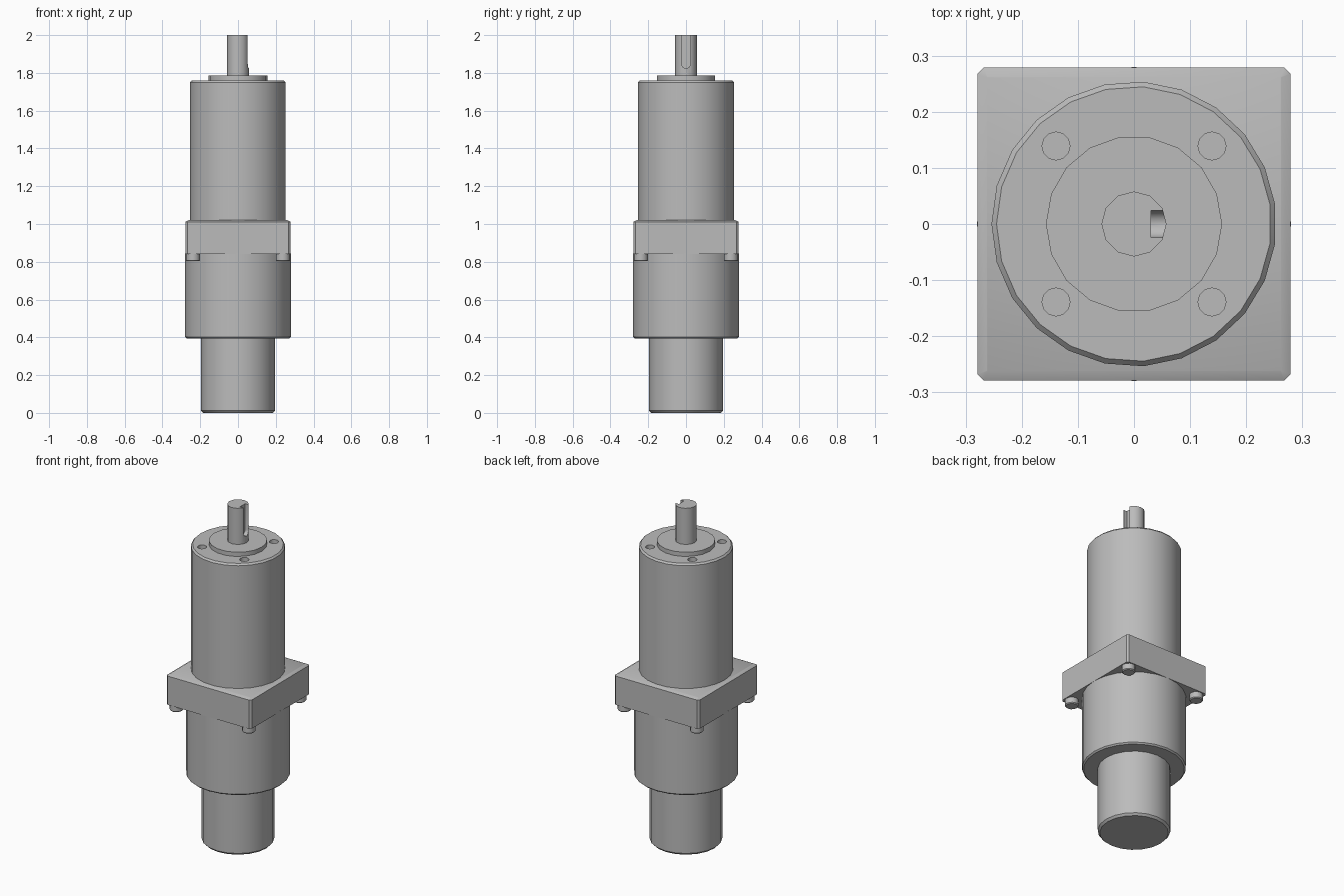
import bpy, bmesh, math
from mathutils import Matrix, Vector

cube = bpy.data.objects.get("Cube")
if cube:
    bpy.data.objects.remove(cube, do_unlink=True)

grey = bpy.data.materials.new("machined grey")
grey.use_nodes = True
COLOUR = (0.5, 0.5, 0.5, 1)
grey.diffuse_color = COLOUR
grey.node_tree.nodes["Principled BSDF"].inputs["Base Color"].default_value = COLOUR


def add_object(name, bm, smooth=True):
    bmesh.ops.recalc_face_normals(bm, faces=bm.faces)
    mesh = bpy.data.meshes.new(name)
    bm.to_mesh(mesh)
    bm.free()
    mesh.materials.append(grey)
    ob = bpy.data.objects.new(name, mesh)
    bpy.context.collection.objects.link(ob)
    if smooth:
        shade(ob)
    return ob


def activate(ob):
    bpy.ops.object.select_all(action='DESELECT')
    ob.select_set(True)
    bpy.context.view_layer.objects.active = ob


def shade(ob):
    activate(ob)
    bpy.ops.object.shade_smooth_by_angle(angle=math.radians(35))


def turned(name, profile, sides, centre=(0, 0), smooth=True):
    """Closed solid of revolution from (radius, height) pairs, bottom to top."""
    bm = bmesh.new()
    rings = []
    for r, z in profile:
        angles = [math.pi + 2 * math.pi * i / sides for i in range(sides)]
        rings.append([bm.verts.new((centre[0] + r * math.cos(a),
                                    centre[1] + r * math.sin(a), z)) for a in angles])
    for low, high in zip(rings, rings[1:]):
        for i in range(sides):
            j = (i + 1) % sides
            bm.faces.new((low[i], low[j], high[j], high[i]))
    bm.faces.new(rings[0][::-1])
    bm.faces.new(rings[-1])
    return add_object(name, bm, smooth)


def cut(target, cutters):
    for cutter in cutters:
        cutter.hide_render = True
        activate(target)
        mod = target.modifiers.new("cut", 'BOOLEAN')
        mod.operation = 'DIFFERENCE'
        mod.solver = 'EXACT'
        mod.object = cutter
        bpy.ops.object.modifier_apply(modifier=mod.name)
        bpy.data.objects.remove(cutter, do_unlink=True)
    shade(target)


corners = [(sx, sy) for sx in (-1, 1) for sy in (-1, 1)]

# Stacked cylindrical housings
turned("motor_can", [(0.185, 0), (0.196, 0.012), (0.196, 0.41)], 20)
turned("lower_housing", [(0.272, 0.395), (0.28, 0.403), (0.28, 0.845)], 24)
gearbox = turned("gearbox_housing", [(0.254, 1.0), (0.254, 1.75), (0.245, 1.76)], 23, smooth=False)
turned("output_boss", [(0.157, 1.75), (0.157, 1.785)], 18)

# Mounting holes in the gearbox face
cut(gearbox, [turned("hole_cutter", [(0.025, 1.70), (0.025, 1.80)], 12,
                     (0.139 * sx, 0.139 * sy), smooth=False) for sx, sy in corners])

# Square flange with bevelled uprights and a sloping top border
bm = bmesh.new()
bmesh.ops.create_cube(bm, size=1, matrix=Matrix.Translation((0, 0, 0.93))
                      @ Matrix.Diagonal((0.558, 0.558, 0.18, 1)))
uprights = [e for e in bm.edges if abs(e.verts[0].co.z - e.verts[1].co.z) > 0.1]
bmesh.ops.bevel(bm, geom=uprights, offset=0.011, segments=1, affect='EDGES')
top = max(bm.faces, key=lambda f: f.calc_center_median().z)
bmesh.ops.inset_region(bm, faces=[top], thickness=0.018)
for v in bm.verts:
    if v.co.z > 1.0 and v not in top.verts:
        v.co.z -= 0.009
add_object("square_flange", bm)

# Bolt heads below the flange corners
for i, (sx, sy) in enumerate(corners):
    turned(f"flange_bolt_{i + 1}", [(0.032, 0.803), (0.037, 0.808), (0.037, 0.845)], 12,
           (0.238 * sx, 0.238 * sy))

# Output shaft with an open-ended, round-bottomed keyway on +x
shaft = turned("output_shaft", [(0.058, 1.77), (0.058, 2.0)], 12, smooth=False)
bm = bmesh.new()
arc = [math.pi + math.pi * i / 8 for i in range(9)]
outline = [(0.024 * math.cos(a), 1.848 + 0.024 * math.sin(a)) for a in arc]
outline += [(0.024, 2.05), (-0.024, 2.05)]
face = bm.faces.new([bm.verts.new((0.03, y, z)) for y, z in outline])
extruded = bmesh.ops.extrude_face_region(bm, geom=[face])["geom"]
bmesh.ops.translate(bm, vec=Vector((0.06, 0, 0)),
                    verts=[g for g in extruded if isinstance(g, bmesh.types.BMVert)])
cut(shaft, [add_object("keyway_cutter", bm, smooth=False)])
